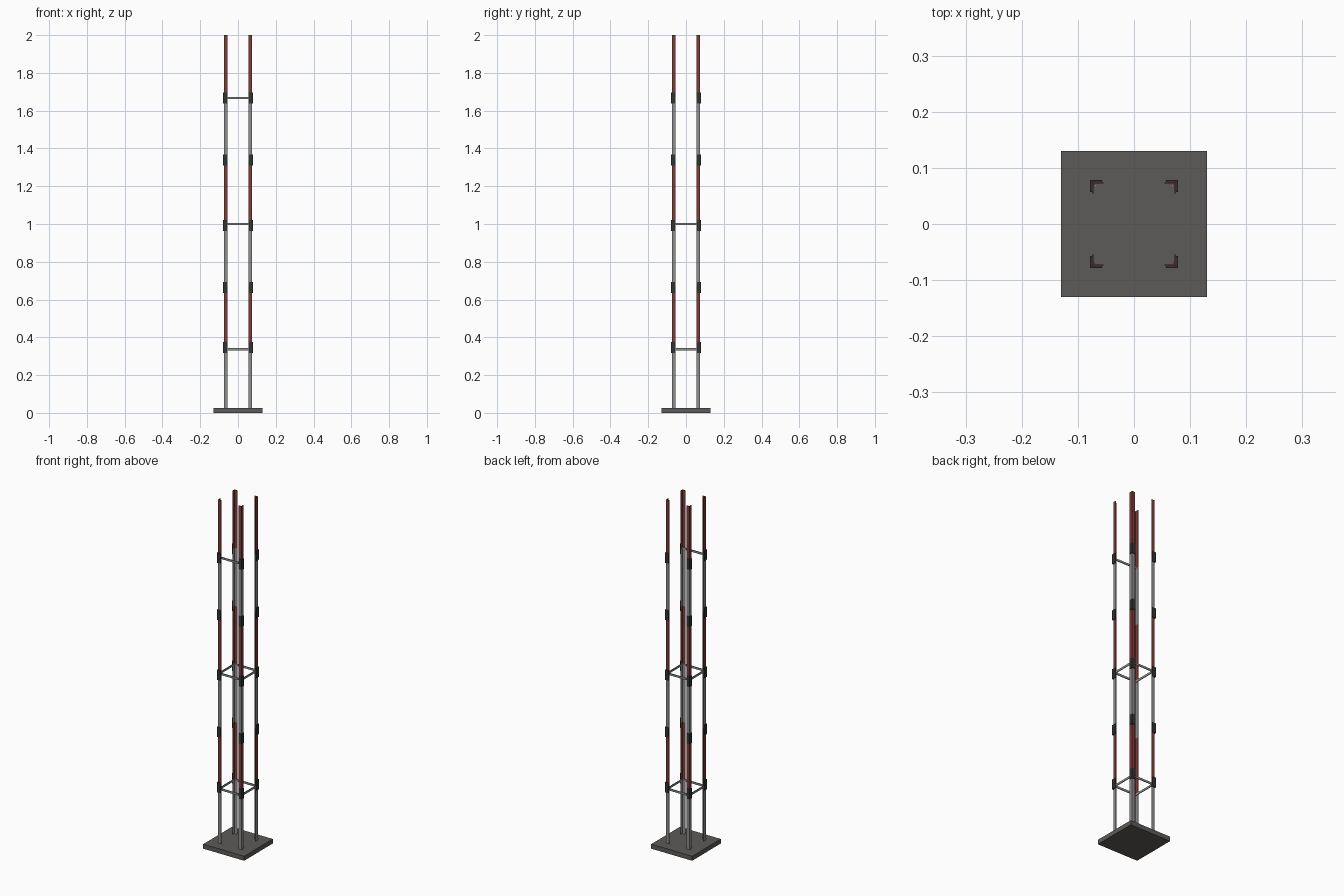
import bpy, bmesh

if "Cube" in bpy.data.objects:
    bpy.data.objects.remove(bpy.data.objects["Cube"])

def material(name, rgb):
    m = bpy.data.materials.new(name)
    m.diffuse_color = (*rgb, 1)
    m.use_nodes = True
    m.node_tree.nodes["Principled BSDF"].inputs["Base Color"].default_value = m.diffuse_color
    return m

GREY = material("galvanised grey", (0.27, 0.27, 0.28))
RED = material("dull red", (0.2, 0.045, 0.04))
DARK = material("dark plate", (0.03, 0.032, 0.032))
BASE = material("base grey", (0.11, 0.105, 0.10))

def prism(name, pts, z0, z1, mat):
    """Extrude a flat outline from z0 to z1."""
    bm = bmesh.new()
    face = bm.faces.new([bm.verts.new((x, y, z0)) for x, y in pts])
    res = bmesh.ops.extrude_face_region(bm, geom=[face])
    top = [v for v in res["geom"] if isinstance(v, bmesh.types.BMVert)]
    bmesh.ops.translate(bm, verts=top, vec=(0, 0, z1 - z0))
    bmesh.ops.recalc_face_normals(bm, faces=bm.faces)
    me = bpy.data.meshes.new(name)
    bm.to_mesh(me)
    bm.free()
    me.materials.append(mat)
    ob = bpy.data.objects.new(name, me)
    bpy.context.collection.objects.link(ob)
    return ob

def box(name, x0, x1, y0, y1, z0, z1, mat):
    return prism(name, [(x0, y0), (x1, y0), (x1, y1), (x0, y1)], z0, z1, mat)

def angle(sx, sy, outer, inner, t):
    """L section with its corner facing outward."""
    o, i, k = outer, inner, outer - t
    return [(sx * a, sy * b) for a, b in
            [(o, o), (i, o), (i, k), (k, k), (k, i), (o, i)]]

# base plate
box("base_plate", -0.13, 0.13, -0.13, 0.13, 0, 0.026, BASE)

# angle-iron legs in alternating colours, with splice plates at the joints
levels = [0.026, 0.34, 0.667, 1.0, 1.333, 1.667, 2.0]
splices = [0.347, 0.665, 0.993, 1.338, 1.666]
for sx in (-1, 1):
    for sy in (-1, 1):
        for n in range(6):
            prism("leg_section", angle(sx, sy, 0.0745, 0.0545, 0.0025),
                  levels[n], levels[n + 1], RED if n % 2 else GREY)
        for z in splices:
            prism("splice_plate", angle(sx, sy, 0.0785, 0.057, 0.004),
                  z - 0.029, z + 0.029, DARK)

# horizontal braces (the top level has only the front one)
def brace(z, side):
    a, b = 0.068, 0.0715
    h = 0.006
    if side in ("front", "back"):
        y0, y1 = (-b, -a) if side == "front" else (a, b)
        box(side + "_brace", -b, b, y0, y1, z - h, z + h, GREY)
    else:
        x0, x1 = (-b, -a) if side == "left" else (a, b)
        box(side + "_brace", x0, x1, -b, b, z - h, z + h, GREY)

for z in (0.337, 1.0):
    for side in ("front", "back", "left", "right"):
        brace(z, side)
brace(1.667, "front")
